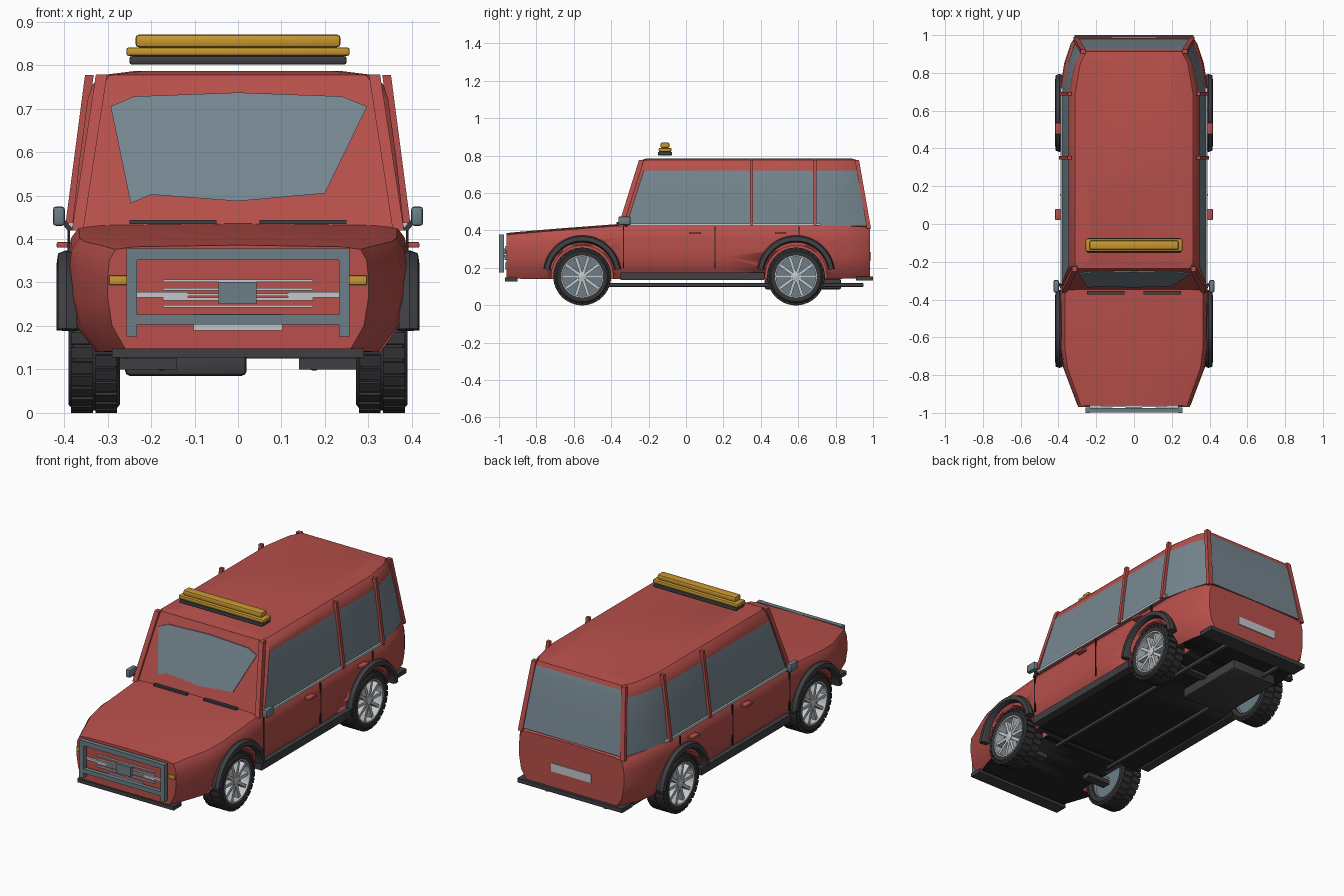
import bpy, bmesh, math
from mathutils import Vector

cube = bpy.data.objects.get("Cube")
if cube:
    bpy.data.objects.remove(cube, do_unlink=True)


def material(name, r, g, b):
    m = bpy.data.materials.new(name)
    m.use_nodes = True
    m.diffuse_color = (r, g, b, 1)
    m.node_tree.nodes["Principled BSDF"].inputs["Base Color"].default_value = (r, g, b, 1)
    return m


RED = material("red paint", 0.48, 0.08, 0.07)
GLASS = material("blue grey glass", 0.18, 0.24, 0.28)
STEEL = material("steel grey", 0.15, 0.21, 0.24)
SILVER = material("silver", 0.55, 0.58, 0.6)
AMBER = material("amber", 0.58, 0.31, 0.03)
RUBBER = material("tyre rubber", 0.035, 0.035, 0.038)
TRIM = material("dark trim", 0.05, 0.05, 0.056)
FLOOR = material("black underside", 0.018, 0.018, 0.02)


def finish(bm, name, *mats, smooth=None):
    bmesh.ops.recalc_face_normals(bm, faces=bm.faces[:])
    mesh = bpy.data.meshes.new(name)
    bm.to_mesh(mesh)
    bm.free()
    ob = bpy.data.objects.new(name, mesh)
    bpy.context.collection.objects.link(ob)
    for m in mats:
        mesh.materials.append(m)
    if smooth:
        bpy.ops.object.select_all(action="DESELECT")
        ob.select_set(True)
        bpy.context.view_layer.objects.active = ob
        bpy.ops.object.shade_smooth_by_angle(angle=math.radians(smooth))
    return ob


def skin(bm, rings, closed=False, caps=True):
    """Join equal rings of points with quads."""
    vs = [[bm.verts.new(p) for p in ring] for ring in rings]
    n = len(vs[0])
    pairs = list(zip(vs, vs[1:])) + ([(vs[-1], vs[0])] if closed else [])
    for a, b in pairs:
        for i in range(n):
            bm.faces.new((a[i], a[(i + 1) % n], b[(i + 1) % n], b[i]))
    if caps and not closed:
        bm.faces.new(vs[0])
        bm.faces.new(vs[-1])


def rect(c, sx, sy):
    return [(c[0] + i * sx / 2, c[1] + j * sy / 2, c[2]) for i, j in ((-1, -1), (1, -1), (1, 1), (-1, 1))]


def bar(name, a, b, sx, sy, mat):
    """Upright post with level ends, from a to b."""
    bm = bmesh.new()
    skin(bm, [rect(a, sx, sy), rect(b, sx, sy)])
    return finish(bm, name, mat)


def box(name, x, y, z, mat, bevel=0):
    bm = bmesh.new()
    mid = (sum(x) / 2, sum(y) / 2)
    skin(bm, [rect((*mid, h), abs(x[1] - x[0]), abs(y[1] - y[0])) for h in z])
    if bevel:
        bmesh.ops.bevel(bm, geom=bm.edges[:], offset=bevel, segments=2, affect="EDGES", profile=0.5)
    return finish(bm, name, mat, smooth=35 if bevel else None)


def revolve(name, profile, cy, cz, mat, start=0, end=360, n=40):
    """Turn a closed (x, radius) profile about an axle along x."""
    full = end - start == 360
    rings = []
    for k in range(n if full else n + 1):
        t = math.radians(start + (end - start) * k / n)
        rings.append([(x, cy + r * math.cos(t), cz + r * math.sin(t)) for x, r in profile])
    bm = bmesh.new()
    skin(bm, rings, closed=full)
    return finish(bm, name, mat, smooth=35)


# Lower body: cross sections along y as (y, half width, top, bottom)
bm = bmesh.new()
stations = [(-0.96, 0.3, 0.382, 0.145), (-0.9, 0.322, 0.388, 0.142), (-0.76, 0.375, 0.4, 0.14),
            (-0.66, 0.388, 0.408, 0.14), (-0.34, 0.39, 0.432, 0.14), (0.2, 0.39, 0.432, 0.14),
            (0.72, 0.39, 0.432, 0.14), (0.85, 0.37, 0.43, 0.142), (0.955, 0.335, 0.425, 0.146),
            (0.985, 0.315, 0.415, 0.15)]
rings = []
for y, w, top, low in stations:
    half = [(0.86 * w, low), (0.965 * w, low + 0.055), (w, low + 0.12), (w, top - 0.07),
            (0.985 * w, top - 0.03), (0.94 * w, top - 0.006), (0.8 * w, top)]
    rings.append([(x, y, z) for x, z in half] + [(0, y, top + 0.004)]
                 + [(-x, y, z) for x, z in reversed(half)])
skin(bm, rings)
bm.normal_update()
body = finish(bm, "lower_body", RED, FLOOR, smooth=32)
for f in body.data.polygons:
    f.material_index = int(f.normal.z < -0.8)

# Wheel wells cut out of the body
WHEELS = [(s, y) for s in (1, -1) for y in (-0.555, 0.588)]
for s, y in WHEELS:
    cutter = revolve("well_cutter", [(s * 0.25, 0.001), (s * 0.25, 0.165), (s * 0.5, 0.165), (s * 0.5, 0.001)],
                     y, 0.155, RED)
    cutter.hide_render = True
    mod = body.modifiers.new("well", "BOOLEAN")
    mod.operation, mod.solver, mod.object = "DIFFERENCE", "EXACT", cutter
    bpy.context.view_layer.objects.active = body
    bpy.ops.object.modifier_apply(modifier=mod.name)
    bpy.data.objects.remove(cutter, do_unlink=True)

# Cabin: plan outlines stacked in z as (z, front, rear, side width, front width, rear width)
bm = bmesh.new()
levels = [(0.425, -0.35, 0.98, 0.382, 0.36, 0.305), (0.58, -0.3, 0.955, 0.365, 0.34, 0.29),
          (0.72, -0.255, 0.93, 0.346, 0.32, 0.272), (0.755, -0.242, 0.92, 0.335, 0.31, 0.264),
          (0.777, -0.235, 0.912, 0.312, 0.295, 0.252), (0.786, -0.21, 0.88, 0.24, 0.22, 0.2)]
rings = []
for z, front, rear, w, wf, wr in levels:
    half = [(wf, front), (w, front + 0.03), (w, 0.35), (w, 0.69), (0.55 * w + 0.45 * wr, 0.85), (wr, rear)]
    rings.append([(x, y, z) for x, y in half] + [(-x, y, z) for x, y in reversed(half)])
skin(bm, rings)
cabin = finish(bm, "cabin", RED, GLASS, smooth=32)
for f in cabin.data.polygons:
    limit = 0.74 if f.normal.y > 0.8 else 0.72
    f.material_index = int(f.center.z < limit and f.normal.y > -0.4 and abs(f.normal.z) < 0.6)

# Windscreen plate, lying on the sloping front
outline = [(-0.247, 0.482), (-0.2, 0.502), (0, 0.487), (0.2, 0.505), (0.297, 0.705),
           (0.24, 0.728), (0, 0.737), (-0.24, 0.728), (-0.293, 0.705)]
bm = bmesh.new()
skin(bm, [[(x, -0.35 + (z - 0.425) * 0.323 - d, z) for x, z in outline] for d in (-0.002, 0.006)])
finish(bm, "windscreen", GLASS)

# Parts found on both sides
for s in (1, -1):
    side = "left" if s > 0 else "right"
    bar(f"{side}_front_pillar", (s * 0.369, -0.35, 0.42), (s * 0.314, -0.238, 0.778), 0.026, 0.026, RED)
    for y in (0.35, 0.69):
        bar(f"{side}_side_pillar", (s * 0.388, y, 0.425), (s * 0.342, y, 0.777), 0.02, 0.018, RED)
    bar(f"{side}_rear_pillar", (s * 0.308, 0.978, 0.41), (s * 0.27, 0.914, 0.777), 0.026, 0.022, RED)
    box(f"{side}_belt_strip", (s * 0.376, s * 0.39), (-0.32, 0.72), (0.426, 0.438), SILVER)
    box(f"{side}_sill", (s * 0.34, s * 0.388), (-0.35, 0.42), (0.135, 0.175), TRIM)
    for y in (-0.335, 0.155):
        box(f"{side}_door_seam", (s * 0.386, s * 0.392), (y - 0.003, y + 0.003), (0.2, 0.42), FLOOR)
    box(f"{side}_rear_seam", (s * 0.386, s * 0.392), (0.602, 0.608), (0.365, 0.42), FLOOR)
    for y in (0.05, 0.505):
        box(f"{side}_door_handle", (s * 0.385, s * 0.417), (y - 0.03, y + 0.03), (0.38, 0.393), RED, 0.003)
    box(f"{side}_mirror", (s * 0.398, s * 0.426), (-0.362, -0.296), (0.43, 0.475), STEEL, 0.008)
    bar(f"{side}_mirror_stem", (s * 0.385, -0.32, 0.42), (s * 0.41, -0.325, 0.45), 0.014, 0.014, TRIM)
    box(f"{side}_wiper", (s * 0.05, s * 0.25), (-0.372, -0.355), (0.434, 0.444), TRIM)
    box(f"{side}_indicator", (s * 0.254, s * 0.297), (-0.968, -0.93), (0.294, 0.316), AMBER, 0.003)
    box(f"{side}_guard_post", (s * 0.232, s * 0.257), (-1, -0.972), (0.176, 0.378), STEEL)
    box(f"{side}_grille_lamp", (s * 0.115, s * 0.235), (-0.972, -0.955), (0.266, 0.278), SILVER)
    box(f"{side}_axle_mount", (s * 0.14, s * 0.28), (-0.58, -0.53), (0.1, 0.125), TRIM)
    box(f"{side}_rear_axle", (s * 0.02, s * 0.28), (0.57, 0.61), (0.125, 0.155), TRIM)
    box(f"{side}_underside_pipe", (s * 0.165, s * 0.185), (-0.42, 0.95), (0.098, 0.118), TRIM, 0.005)

# Wheels and arch flares
TYRE = [(0.275, 0.112), (0.272, 0.135), (0.282, 0.148), (0.378, 0.148), (0.39, 0.135), (0.386, 0.112)]
RIM = [(0.29, 0.108), (0.29, 0.115), (0.386, 0.115), (0.386, 0.106)]
BACK = [(0.3, 0.001), (0.3, 0.11), (0.335, 0.11), (0.335, 0.001)]
HUB = [(0.33, 0.001), (0.33, 0.026), (0.38, 0.022), (0.384, 0.001)]
FLARE = [(0.37, 0.172), (0.37, 0.2), (0.395, 0.209), (0.414, 0.202), (0.417, 0.18), (0.405, 0.172)]
for s, y in WHEELS:
    name = ("left" if s > 0 else "right") + ("_front" if y < 0 else "_rear")
    for part, profile, mat in (("tyre", TYRE, RUBBER), ("rim", RIM, SILVER),
                               ("wheel_back", BACK, STEEL), ("hub", HUB, SILVER)):
        revolve(f"{name}_{part}", [(s * x, r) for x, r in profile], y, 0.154, mat)
    revolve(f"{name}_flare", [(s * x, r) for x, r in FLARE], y, 0.165, TRIM, 8, 172, 24)
    treads, spokes = bmesh.new(), bmesh.new()

    def block(bm, x0, x1, r0, r1, width, angle):
        c, d = math.cos(angle), math.sin(angle)
        out, along = Vector((0, c, d)), Vector((0, -d, c)) * width / 2
        centre = Vector((0, y, 0.154))
        skin(bm, [[centre + Vector((s * x, 0, 0)) + out * r + along * k
                   for x, k in ((x0, -1), (x1, -1), (x1, 1), (x0, 1))] for r in (r0, r1)])

    for k in range(28):
        a = math.tau * k / 28
        block(treads, 0.278, 0.328, 0.142, 0.154, 0.026, a)
        block(treads, 0.334, 0.384, 0.142, 0.154, 0.026, a + 0.11)
    for k in range(10):
        block(spokes, 0.345, 0.376, 0.015, 0.11, 0.016, math.tau * k / 10)
    finish(treads, f"{name}_treads", RUBBER)
    finish(spokes, f"{name}_spokes", SILVER)

# Front guard, grille and bumpers
box("guard_top_rail", (-0.257, 0.257), (-0.998, -0.974), (0.352, 0.378), STEEL)
box("guard_low_rail", (-0.245, 0.245), (-0.998, -0.974), (0.203, 0.226), STEEL)
for z, w in ((0.304, 0.172), (0.284, 0.172), (0.272, 0.235), (0.262, 0.172), (0.245, 0.172)):
    box("grille_bar", (-w, w), (-0.97, -0.955), (z - 0.003, z + 0.003), SILVER)
box("grille_block", (-0.045, 0.043), (-0.985, -0.955), (0.25, 0.301), STEEL)
box("front_plate", (-0.102, 0.102), (-0.969, -0.958), (0.19, 0.228), SILVER)
box("rear_plate", (-0.12, 0.12), (0.982, 0.99), (0.24, 0.285), SILVER)
box("front_bumper", (-0.29, 0.29), (-0.968, -0.9), (0.127, 0.148), TRIM)
box("rear_bumper", (-0.315, 0.315), (0.91, 1), (0.132, 0.155), TRIM)

# Roof light bar
box("light_bar_base", (-0.25, 0.25), (-0.15, -0.074), (0.801, 0.821), TRIM, 0.006)
box("light_bar_lower", (-0.257, 0.257), (-0.146, -0.078), (0.821, 0.841), AMBER, 0.006)
box("light_bar_upper", (-0.236, 0.236), (-0.136, -0.088), (0.841, 0.87), AMBER, 0.008)

# Fuel tank under the rear
box("fuel_tank", (-0.26, 0.02), (0.42, 0.83), (0.085, 0.142), TRIM, 0.012)
